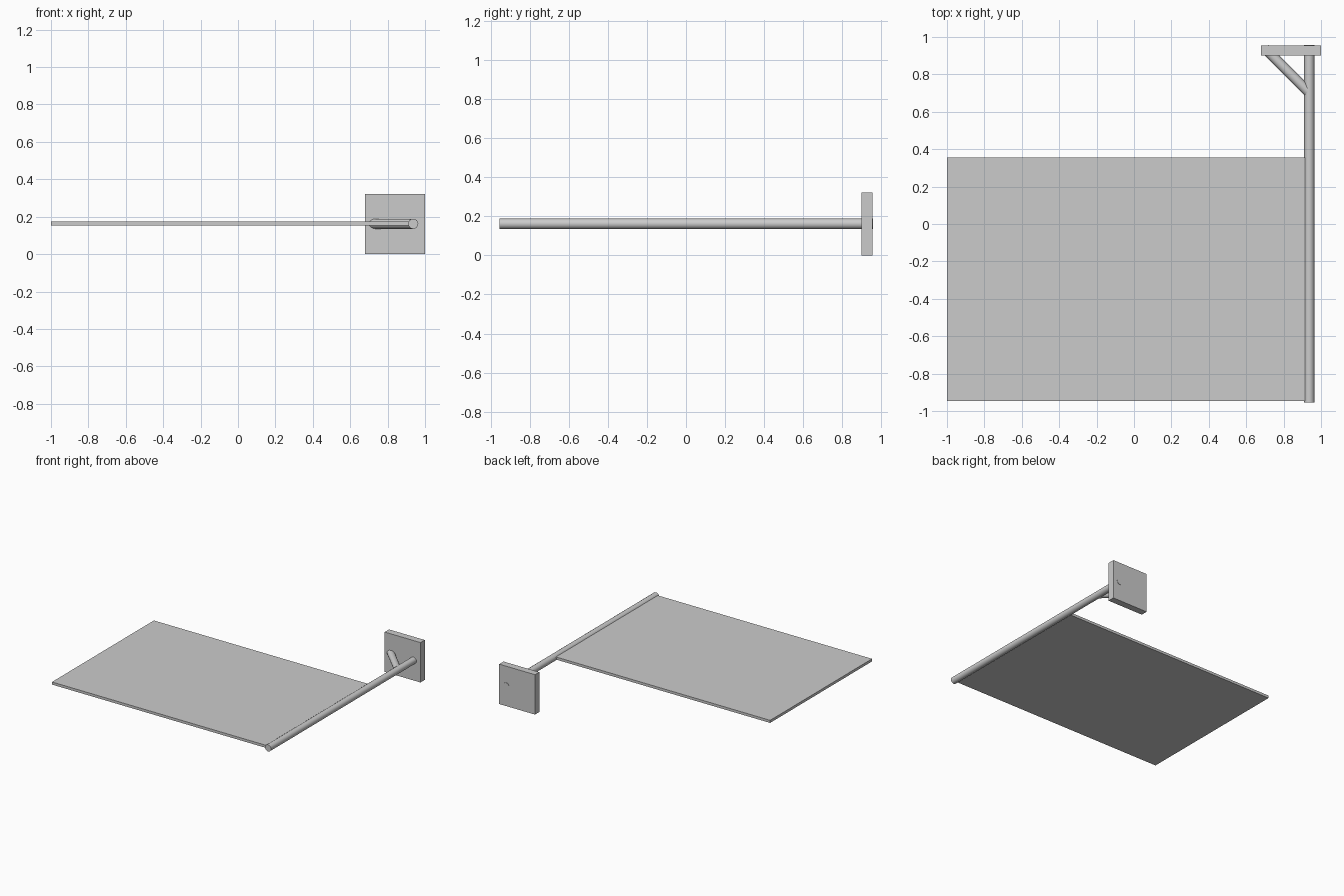
import bpy
from mathutils import Vector

if "Cube" in bpy.data.objects:
    bpy.data.objects.remove(bpy.data.objects["Cube"])

Z = 0.162  # common centre height of pole and panel


def box(name, lo, hi):
    lo, hi = Vector(lo), Vector(hi)
    bpy.ops.mesh.primitive_cube_add(size=1, location=(lo + hi) / 2)
    ob = bpy.context.object
    ob.name = name
    ob.scale = hi - lo
    bpy.ops.object.transform_apply(location=False, rotation=False, scale=True)
    return ob


def rod(name, a, b, radius):
    a, b = Vector(a), Vector(b)
    bpy.ops.mesh.primitive_cylinder_add(vertices=16, radius=radius,
                                        depth=(b - a).length, location=(a + b) / 2)
    ob = bpy.context.object
    ob.name = name
    ob.rotation_euler = (b - a).to_track_quat('Z', 'Y').to_euler()
    bpy.ops.object.shade_smooth_by_angle()
    return ob


# Wall plate
box("wall_plate", (0.68, 0.9, 0.0), (1.0, 0.955, 0.322))

# Hanging panel, its edge let into the pole
box("sign_panel", (-1.0, -0.945, Z - 0.009), (0.925, 0.355, Z + 0.012))

# Main pole and diagonal brace, both running through the plate
rod("pole", (0.937, -0.955, Z), (0.937, 0.957, Z), 0.027)
rod("brace", (0.931, 0.707, Z), (0.701, 0.937, Z), 0.027)
